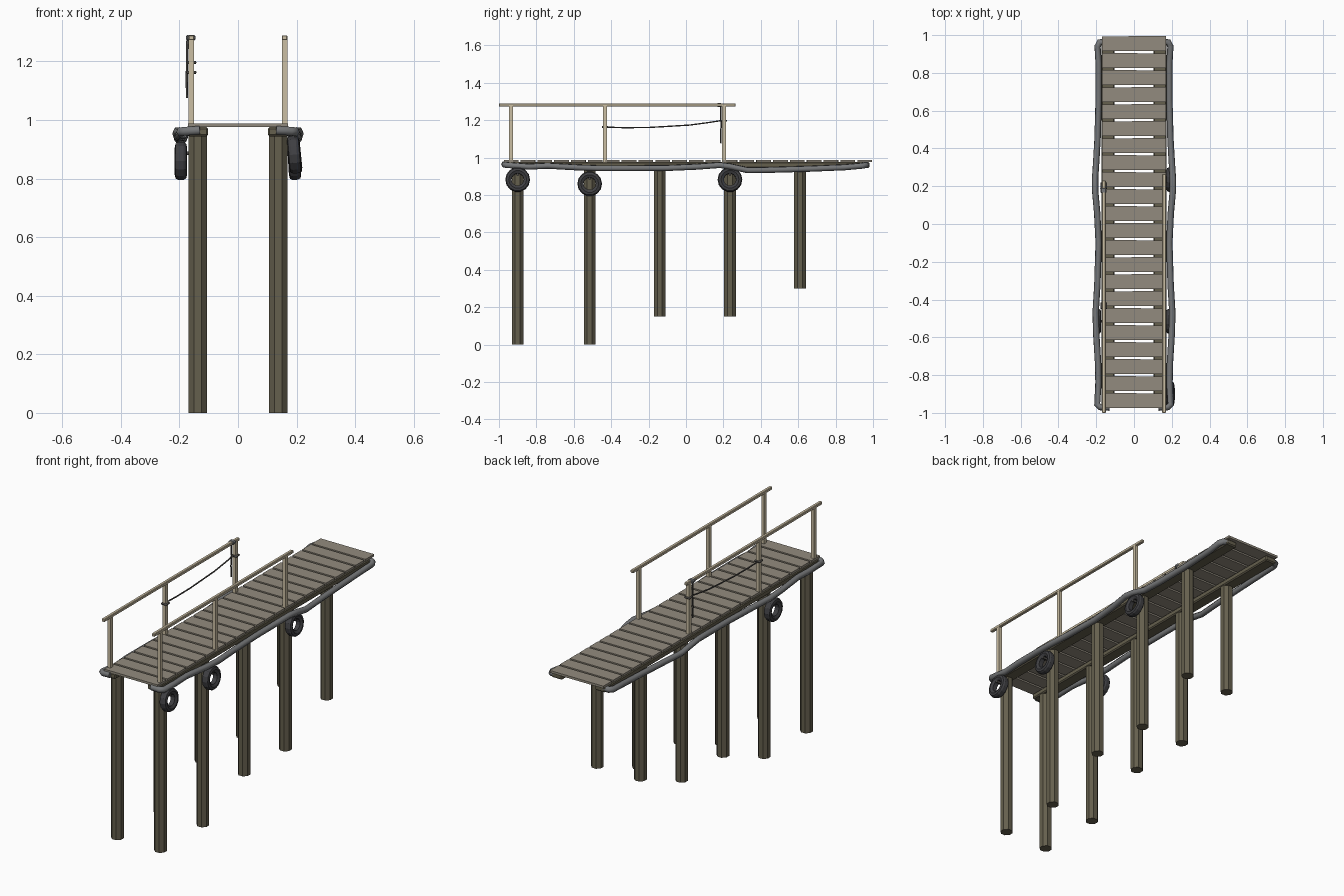
import bpy, bmesh, random
from math import pi, cos, sin
from mathutils import Matrix, Vector

if "Cube" in bpy.data.objects:
    bpy.data.objects.remove(bpy.data.objects["Cube"])

random.seed(4)


def material(name, r, g, b):
    m = bpy.data.materials.new(name)
    m.diffuse_color = (r, g, b, 1)
    m.use_nodes = True
    m.node_tree.nodes["Principled BSDF"].inputs["Base Color"].default_value = m.diffuse_color
    return m


PLANK = material("weathered_plank", 0.29, 0.26, 0.21)
PILE = material("dark_pile", 0.13, 0.115, 0.075)
RAIL = material("pale_rail", 0.60, 0.52, 0.37)
RUBBER = material("rubber", 0.05, 0.05, 0.055)
ROPE = material("grey_rope", 0.18, 0.185, 0.19)
CORD = material("dark_cord", 0.08, 0.075, 0.07)


def finish(name, bm, mat):
    bmesh.ops.recalc_face_normals(bm, faces=bm.faces)
    me = bpy.data.meshes.new(name)
    bm.to_mesh(me)
    bm.free()
    me.materials.append(mat)
    ob = bpy.data.objects.new(name, me)
    bpy.context.collection.objects.link(ob)
    return ob


def box(name, centre, size, mat, bevel=0.0, rot=0.0):
    bm = bmesh.new()
    m = Matrix.Translation(centre) @ Matrix.Rotation(rot, 4, 'Z') @ Matrix.Diagonal((*size, 1))
    bmesh.ops.create_cube(bm, size=1, matrix=m)
    if bevel:
        bmesh.ops.bevel(bm, geom=bm.edges[:], offset=bevel, segments=1, affect='EDGES')
    return finish(name, bm, mat)


def tube(name, pts, radius, mat, cyclic=False):
    cu = bpy.data.curves.new(name + "_path", 'CURVE')
    cu.dimensions = '3D'
    cu.bevel_depth = radius
    cu.bevel_resolution = 1
    cu.use_fill_caps = True
    sp = cu.splines.new('POLY')
    sp.points.add(len(pts) - 1)
    for p, co in zip(sp.points, pts):
        p.co = (*co, 1)
    sp.use_cyclic_u = cyclic
    tmp = bpy.data.objects.new(name + "_tmp", cu)
    bpy.context.collection.objects.link(tmp)
    bpy.context.view_layer.update()
    me = bpy.data.meshes.new_from_object(tmp.evaluated_get(bpy.context.evaluated_depsgraph_get()))
    bpy.data.objects.remove(tmp)
    bm = bmesh.new()
    bm.from_mesh(me)
    bpy.data.meshes.remove(me)
    return finish(name, bm, mat)


def tyre(name, centre, tilt=0.0):
    # closed cross-section (radius, offset along x) swept round the x axis
    prof = [(0.033, -0.013), (0.048, -0.021), (0.061, -0.018), (0.066, -0.009),
            (0.066, 0.009), (0.061, 0.018), (0.048, 0.021), (0.033, 0.013)]
    n = 14
    bm = bmesh.new()
    m = Matrix.Translation(centre) @ Matrix.Rotation(tilt, 4, 'Y')
    rings = [[bm.verts.new(m @ Vector((h, r * cos(2 * pi * i / n), r * sin(2 * pi * i / n))))
              for r, h in prof] for i in range(n)]
    k = len(prof)
    for i in range(n):
        a, b = rings[i], rings[(i + 1) % n]
        for j in range(k):
            bm.faces.new((a[j], a[(j + 1) % k], b[(j + 1) % k], b[j]))
    return finish(name, bm, RUBBER)


def wrap(name, x, y, z, h=0.013, t=0.006):
    # cord loop bound round a square rail post
    tube(name, [(x + sx * h, y + sy * h, z) for sx, sy in ((-1, -1), (1, -1), (1, 1), (-1, 1))],
         t, CORD, True)


# deck planks
for i in range(22):
    box(f"deck_plank_{i}", (0, -0.935 + i * 0.09, 0.982), (0.34, 0.078, 0.013), PLANK,
        rot=random.uniform(-0.004, 0.004))

# wavy fender rope path: |x|, y, z
rope_path = [(0.13, -0.972, 0.965), (0.18, -0.97, 0.962), (0.195, -0.955, 0.96),
             (0.188, -0.84, 0.951), (0.19, -0.74, 0.956), (0.2, -0.58, 0.947),
             (0.203, -0.47, 0.943), (0.194, -0.32, 0.943), (0.187, -0.1, 0.944),
             (0.195, 0.06, 0.951), (0.206, 0.18, 0.96), (0.206, 0.24, 0.952),
             (0.2, 0.33, 0.932), (0.193, 0.45, 0.934), (0.187, 0.66, 0.94),
             (0.187, 0.85, 0.948), (0.193, 0.94, 0.956), (0.182, 0.962, 0.96),
             (0.155, 0.965, 0.962)]

for s, side in ((-1, "left"), (1, "right")):
    # piles, shorter toward the shore
    for i, (y, z0) in enumerate(((-0.9, 0), (-0.515, 0), (-0.14, 0.15), (0.235, 0.15), (0.61, 0.3))):
        bm = bmesh.new()
        top = 0.948
        m = Matrix.Translation((s * 0.137, y, (z0 + top) / 2)) @ Matrix.Rotation(pi / 8, 4, 'Z')
        bmesh.ops.create_cone(bm, cap_ends=True, segments=8, radius1=0.034, radius2=0.034,
                              depth=top - z0, matrix=m)
        finish(f"{side}_pile_{i}", bm, PILE)

    # long beam under the deck
    box(f"{side}_beam", (s * 0.137, 0.005, 0.96), (0.07, 1.95, 0.032), PILE, bevel=0.006)

    # thick rope along the edge
    tube(f"{side}_edge_rope", [(s * x, y, z) for x, y, z in rope_path], 0.017, ROPE)

    # railing
    rx = s * 0.159
    for i, y in enumerate((-0.935, -0.433, 0.203)):
        box(f"{side}_rail_post_{i}", (rx, y, 1.125), (0.019, 0.021, 0.3), RAIL)
    end = 0.265 if s > 0 else 0.23
    box(f"{side}_handrail", (rx, (end - 1) / 2, 1.281), (0.019, end + 1, 0.017), RAIL, bevel=0.003)

# tyre fenders with their pegs
for i, (x, y, z, t) in enumerate(((0.192, -0.9, 0.882, 0.08), (0.192, -0.515, 0.86, 0.06),
                                  (0.194, 0.235, 0.882, 0.1), (-0.195, -0.515, 0.86, 0))):
    tyre(f"tyre_fender_{i}", (x, y, z), -t)
    s = 1 if x > 0 else -1
    tube(f"tyre_peg_{i}", [(s * 0.155, y, z + 0.027), (s * 0.205, y, z + 0.027)], 0.007, CORD)

# slack cord on the left railing
tube("slack_cord", [(-0.163, -0.433, 1.163), (-0.163, -0.33, 1.16), (-0.163, -0.2, 1.161),
                    (-0.163, -0.08, 1.168), (-0.163, 0.02, 1.174), (-0.163, 0.11, 1.186),
                    (-0.163, 0.203, 1.2)], 0.004, CORD)
wrap("cord_wrap_middle", -0.159, -0.433, 1.163)
wrap("cord_wrap_end", -0.159, 0.203, 1.197)
tube("hanging_cord", [(-0.174, 0.19, 1.2), (-0.175, 0.186, 1.14), (-0.174, 0.187, 1.075)], 0.004, CORD)

# lashing round the left handrail end
box("handrail_lashing", (-0.161, 0.178, 1.281), (0.032, 0.03, 0.02), ROPE, bevel=0.005)
tube("lashing_tail", [(-0.173, 0.185, 1.28), (-0.174, 0.187, 1.2)], 0.004, CORD)
